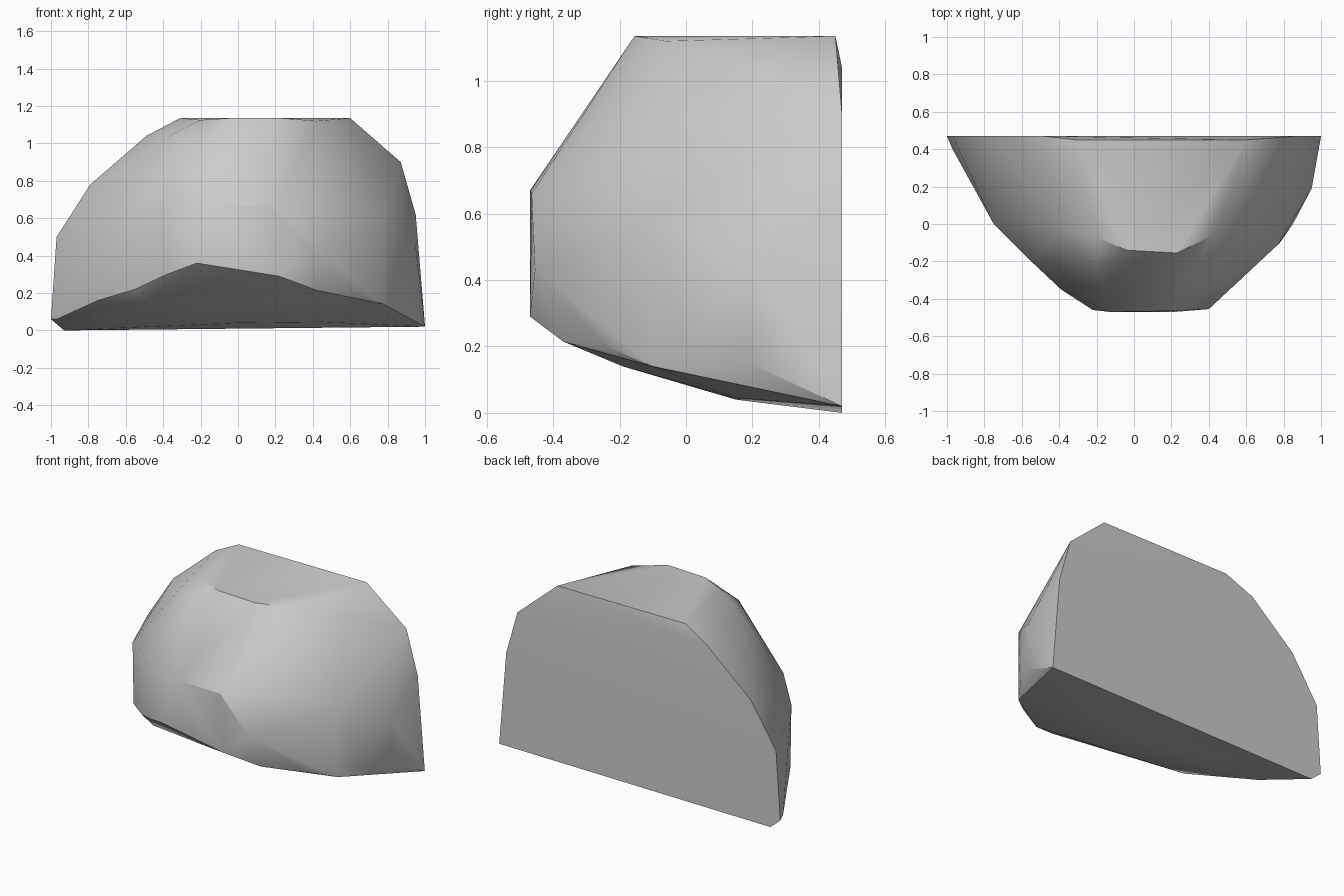
import bpy
import bmesh
import math

# Remove the default object only
default_cube = bpy.data.objects.get("Cube")
if default_cube:
    bpy.data.objects.remove(default_cube, do_unlink=True)


def make_material(name, colour):
    material = bpy.data.materials.new(name)
    material.use_nodes = True
    material.diffuse_color = colour
    shader = next(n for n in material.node_tree.nodes if n.type == "BSDF_PRINCIPLED")
    shader.inputs["Base Color"].default_value = colour
    shader.inputs["Roughness"].default_value = 0.8
    return material


def make_hull(name, sections, material):
    """Wrap a set of section outlines in one faceted convex stone."""
    mesh = bpy.data.meshes.new(name)
    bm = bmesh.new()
    for section in sections:
        for point in section:
            bm.verts.new(point)
    result = bmesh.ops.convex_hull(bm, input=list(bm.verts))
    # Discard points that fell inside the stone
    loose = [v for v in bm.verts if not v.link_faces]
    bmesh.ops.delete(bm, geom=loose, context="VERTS")
    # Merge nearly coplanar triangles into broad cut faces
    bmesh.ops.dissolve_limit(bm, angle_limit=math.radians(1.5),
                             verts=list(bm.verts), edges=list(bm.edges))
    bmesh.ops.recalc_face_normals(bm, faces=list(bm.faces))
    bm.to_mesh(mesh)
    bm.free()
    mesh.materials.append(material)
    obj = bpy.data.objects.new(name, mesh)
    bpy.context.collection.objects.link(obj)
    return obj


# Flat cut back, as x and z, leaning forward slightly at the top
back_profile = [(-.93, 0), (-1, .06), (-.97, .5), (-.79, .78), (-.49, 1.04),
                (.87, .9), (.95, .62), (1, .02)]
cut_back = [(x, .47, z) for x, z in back_profile]

# Flat top
flat_top = [(-.31, .45, 1.135), (.6, .45, 1.135), (.23, -.155, 1.135),
            (-.04, -.14, 1.135), (.42, -.06, 1.12), (-.2, -.07, 1.125)]

# Sloping shoulder below the top
shoulder = [(-.2, -.25, .99), (-.37, -.03, 1.04), (.66, .18, 1.03)]

# Widest part of the wall, left to right along the front
upper_wall = [(-.75, 0, .56), (-.56, -.19, .64), (-.39, -.35, .62),
              (-.13, -.47, .67), (.2, -.465, .66), (.5, -.3, .65),
              (.77, -.11, .59), (.95, .19, .45)]

# Lower edge of the wall
lower_wall = [(-.97, .4, .06), (-.75, .01, .16), (-.55, -.19, .22),
              (-.38, -.35, .3), (-.22, -.46, .36), (.22, -.47, .29),
              (.4, -.455, .43), (.42, -.37, .215), (.63, -.24, .2),
              (.78, -.1, .14), (.85, 0, .17), (.95, .19, .15)]

# Shallow rounded underside
underside = [(-.76, .2, .05), (-.5, -.15, .15), (-.1, -.19, .14),
             (.3, -.19, .14), (0, .15, .04), (.45, .15, .045), (.85, .1, .11)]

stone = make_material("stone grey", (.6, .6, .6, 1))
boulder = make_hull("half_boulder",
                    [cut_back, flat_top, shoulder, upper_wall, lower_wall, underside],
                    stone)

# Soften shallow facets and keep the cut edges crisp
bpy.ops.object.select_all(action="DESELECT")
boulder.select_set(True)
bpy.context.view_layer.objects.active = boulder
bpy.ops.object.shade_smooth_by_angle(angle=math.radians(30))
